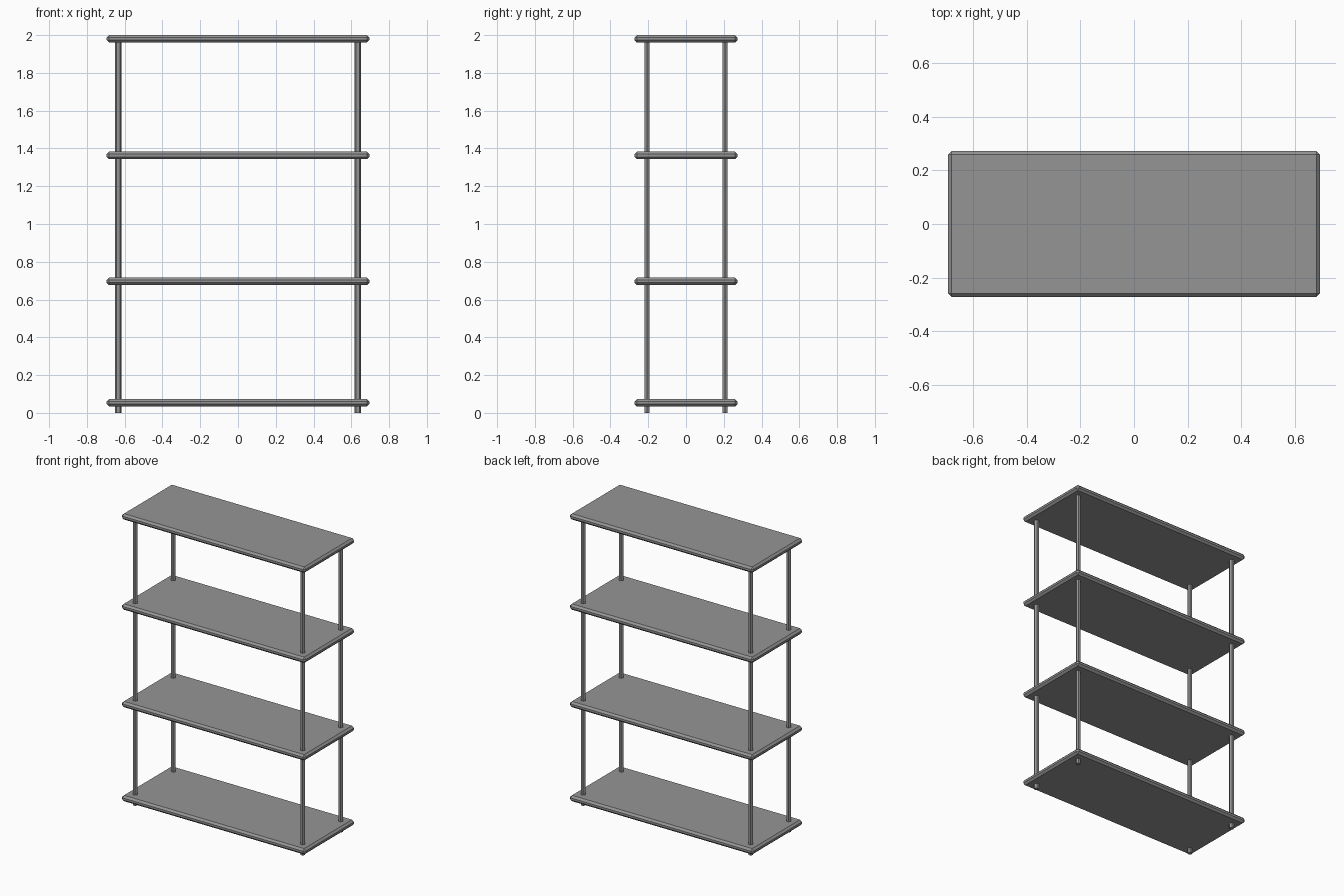
import bpy
import math

cube = bpy.data.objects.get("Cube")
if cube:
    bpy.data.objects.remove(cube, do_unlink=True)

# Single grey metal
grey = bpy.data.materials.new("grey metal")
grey.use_nodes = True
colour = (0.3, 0.3, 0.3, 1)
grey.diffuse_color = colour
grey.node_tree.nodes["Principled BSDF"].inputs["Base Color"].default_value = colour


def finish(name):
    obj = bpy.context.object
    obj.name = name
    obj.data.materials.append(grey)
    return obj


# Four chamfered boards
for name, z in (("bottom", 0.053), ("lower", 0.696), ("upper", 1.363), ("top", 1.98)):
    bpy.ops.mesh.primitive_cube_add(size=1, location=(0, 0, z))
    shelf = finish(name + "_shelf")
    shelf.scale = (1.39, 0.544, 0.04)
    bpy.ops.object.transform_apply(location=False, rotation=False, scale=True)
    bevel = shelf.modifiers.new("chamfer", "BEVEL")
    bevel.width = 0.013
    bevel.segments = 1

# Four hexagonal posts running from the floor into the top board
POST_HEIGHT = 1.98
for side, x in (("left", 0.634), ("right", -0.634)):
    for end, y in (("front", -0.206), ("back", 0.206)):
        bpy.ops.mesh.primitive_cylinder_add(
            vertices=6, radius=0.016, depth=POST_HEIGHT,
            location=(x, y, POST_HEIGHT / 2), rotation=(0, 0, math.radians(30)))
        finish(f"{end}_{side}_post")
